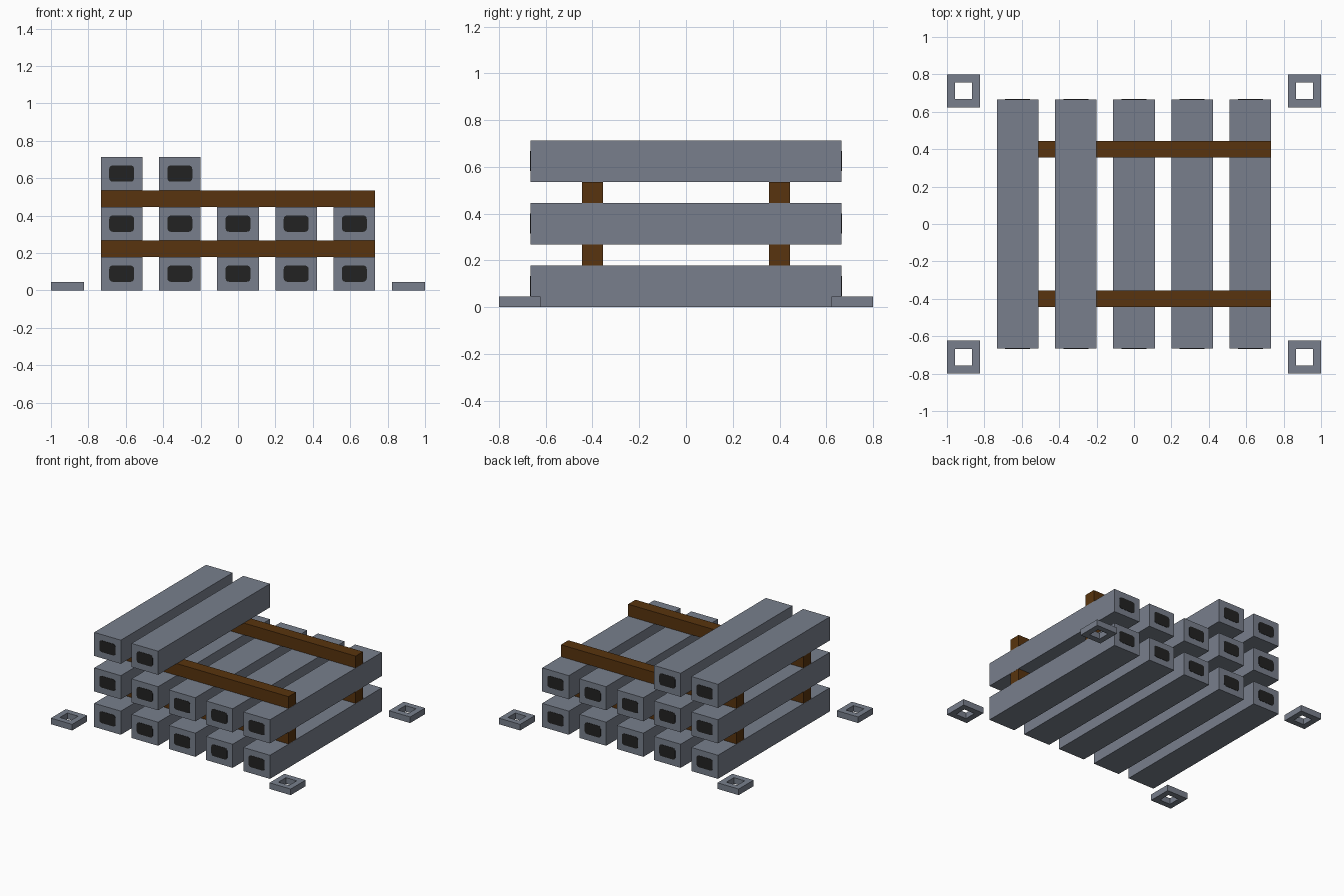
import bpy, bmesh, math

cube = bpy.data.objects.get("Cube")
if cube:
    bpy.data.objects.remove(cube)


def material(name, rgb):
    m = bpy.data.materials.new(name)
    m.use_nodes = True
    m.diffuse_color = (*rgb, 1)
    bsdf = m.node_tree.nodes["Principled BSDF"]
    bsdf.inputs["Base Color"].default_value = (*rgb, 1)
    bsdf.inputs["Roughness"].default_value = 0.8
    return m


GREY = material("blue grey", (0.188, 0.212, 0.262))
BROWN = material("dark brown wood", (0.098, 0.034, 0.0044))
BLACK = material("black", (0.016, 0.016, 0.016))


def finish(name, bm, mat):
    bmesh.ops.recalc_face_normals(bm, faces=bm.faces)
    mesh = bpy.data.meshes.new(name)
    bm.to_mesh(mesh)
    bm.free()
    mesh.materials.append(mat)
    obj = bpy.data.objects.new(name, mesh)
    bpy.context.collection.objects.link(obj)
    return obj


def add_box(bm, centre, size):
    verts = bmesh.ops.create_cube(bm, size=1)["verts"]
    bmesh.ops.scale(bm, vec=size, verts=verts)
    bmesh.ops.translate(bm, vec=centre, verts=verts)


def box(name, centre, size, mat):
    bm = bmesh.new()
    add_box(bm, centre, size)
    return finish(name, bm, mat)


def end_plate(name, x, y, z):
    """Thin rounded rectangle marking the bore at a beam end."""
    w, h, r, steps = 0.0665, 0.0435, 0.018, 3
    bm = bmesh.new()
    verts = []
    for q, (sx, sz) in enumerate([(1, 1), (-1, 1), (-1, -1), (1, -1)]):
        for i in range(steps + 1):
            a = math.pi / 2 * (q + i / steps)
            verts.append(bm.verts.new((x + sx * (w - r) + r * math.cos(a), y - 0.002,
                                       z + sz * (h - r) + r * math.sin(a))))
    face = bm.faces.new(verts)
    new = bmesh.ops.extrude_face_region(bm, geom=[face])["geom"]
    bmesh.ops.translate(bm, vec=(0, 0.004, 0),
                        verts=[g for g in new if isinstance(g, bmesh.types.BMVert)])
    return finish(name, bm, BLACK)


BEAM_W, BEAM_H, BEAM_L = 0.222, 0.178, 1.332
PITCH, LAYER = 0.311, 0.2675
BATTEN_H = LAYER - BEAM_H

# Stacked beams: two full layers and two beams on top
for layer, count in enumerate((5, 5, 2)):
    z = layer * LAYER + BEAM_H / 2
    for i in range(count):
        x = (i - 2) * PITCH
        tag = f"{layer + 1}_{i + 1}"
        box(f"beam_{tag}", (x, 0, z), (BEAM_W, BEAM_L, BEAM_H), GREY)
        for side, end in ((-1, "front"), (1, "back")):
            end_plate(f"beam_bore_{end}_{tag}", x, side * BEAM_L / 2, z + 0.001)

# Wooden battens between the layers
for layer in range(2):
    z = layer * LAYER + BEAM_H + BATTEN_H / 2
    for side, end in ((-1, "front"), (1, "back")):
        box(f"batten_{end}_{layer + 1}", (0, side * 0.4, z), (1.464, 0.088, BATTEN_H), BROWN)


def square_ring(name, x, y):
    """Square plate with a square hole through it."""
    bm = bmesh.new()
    corners = [(-1, -1), (1, -1), (1, 1), (-1, 1)]
    rings = [[bm.verts.new((x + cx * r, y + cy * r, z)) for cx, cy in corners]
             for r, z in ((0.0885, 0), (0.0885, 0.046), (0.0445, 0.046), (0.0445, 0))]
    for k in range(4):
        a, b = rings[k], rings[(k + 1) % 4]
        for i in range(4):
            j = (i + 1) % 4
            bm.faces.new((a[i], a[j], b[j], b[i]))
    return finish(name, bm, GREY)


# Corner markers on the ground
for sx, side in ((-1, "right"), (1, "left")):
    for sy, end in ((-1, "front"), (1, "back")):
        square_ring(f"corner_ring_{end}_{side}", sx * 0.9115, sy * 0.7115)
